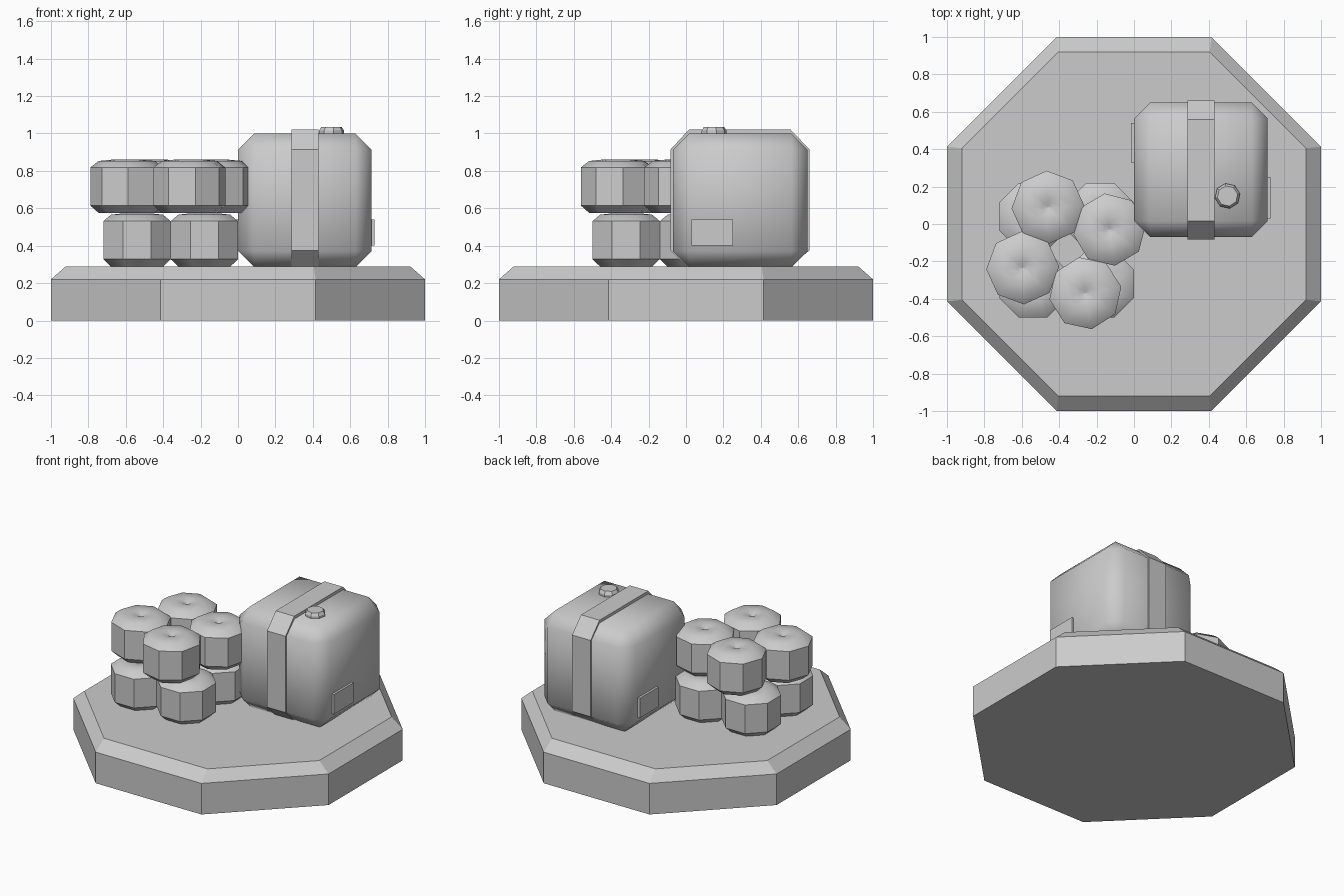
import bpy, bmesh, math

if "Cube" in bpy.data.objects:
    bpy.data.objects.remove(bpy.data.objects["Cube"])

grey = bpy.data.materials.new("plain_grey")
grey.diffuse_color = (0.6, 0.6, 0.6, 1)
grey.use_nodes = True
grey.node_tree.nodes["Principled BSDF"].inputs["Base Color"].default_value = grey.diffuse_color


def finish(name, bm, angle=None):
    bmesh.ops.recalc_face_normals(bm, faces=bm.faces)
    mesh = bpy.data.meshes.new(name)
    bm.to_mesh(mesh)
    bm.free()
    mesh.materials.append(grey)
    ob = bpy.data.objects.new(name, mesh)
    bpy.context.collection.objects.link(ob)
    if angle:
        bpy.ops.object.select_all(action='DESELECT')
        ob.select_set(True)
        bpy.context.view_layer.objects.active = ob
        bpy.ops.object.shade_smooth_by_angle(angle=math.radians(angle))
    return ob


def loft(name, rings, angle=None):
    """Skin a stack of equal-length rings and cap both ends."""
    bm = bmesh.new()
    vs = [[bm.verts.new(p) for p in r] for r in rings]
    n = len(vs[0])
    for a, b in zip(vs, vs[1:]):
        for i in range(n):
            j = (i + 1) % n
            bm.faces.new((a[i], a[j], b[j], b[i]))
    bm.faces.new(vs[0])
    bm.faces.new(vs[-1])
    return finish(name, bm, angle)


def ring(cx, cy, z, r, rot):
    return [(cx + r * math.cos(math.radians(rot + 45 * i)),
             cy + r * math.sin(math.radians(rot + 45 * i)), z) for i in range(8)]


def box(name, lo, hi, bevel=0, angle=None):
    bm = bmesh.new()
    bmesh.ops.create_cube(bm, size=1)
    for v in bm.verts:
        v.co = [(a + b) / 2 + c * (b - a) for a, b, c in zip(lo, hi, v.co)]
    if bevel:
        bmesh.ops.bevel(bm, geom=bm.edges[:], offset=bevel, segments=1,
                        profile=0.5, affect='EDGES')
    return finish(name, bm, angle)


def octagon(a, b):
    """Octagon with flats at distance a and corners at offset b."""
    return [(a, -b), (a, b), (b, a), (-b, a), (-a, b), (-a, -b), (-b, -a), (b, -a)]


# Octagonal base with a sloped rim
loft("base", [[(x, y, z) for x, y in octagon(a, b)]
              for a, b, z in ((1, .414, 0), (1, .414, .22), (.92, .405, .29))])

# Two layers of four squat pouches
PROFILE = [(.15, 0), (.195, .04), (.195, .243), (.15, .278), (.08, .285),
           (.03, .278), (.004, .262)]
lower = [(x, y, 22.5) for x in (-.54, -.18) for y in (-.32, .04)]
upper = [(-.46, .09, 2), (-.13, -.03, 8), (-.595, -.235, 2), (-.26, -.37, 10)]
for layer, z0, spots in (("lower", .288, lower), ("upper", .575, upper)):
    for k, (x, y, rot) in enumerate(spots):
        loft(f"{layer}_pouch_{k + 1}",
             [ring(x, y, z0 + h, r, rot) for r, h in PROFILE], 42)

# Big bundle with chamfered edges
box("bundle", (0, -.07, .285), (.715, .65, 1.0), .087, 60)

# Strap around the bundle
strap = [(.01, .285), (.55, .285), (.66, .375), (.66, .915), (.56, 1.02),
         (.015, 1.02), (-.082, .915), (-.082, .375)]
loft("strap", [[(x, y, z) for y, z in strap] for x in (.285, .43)])

# Knob on top
loft("knob", [ring(.5, .15, z, r, 10) for z, r in
              ((.99, .068), (1.015, .068), (1.035, .055))])

# Side plates
box("right_plate", (.70, .03, .40), (.73, .25, .54))
box("left_plate", (-.016, .33, .40), (.015, .54, .54))
